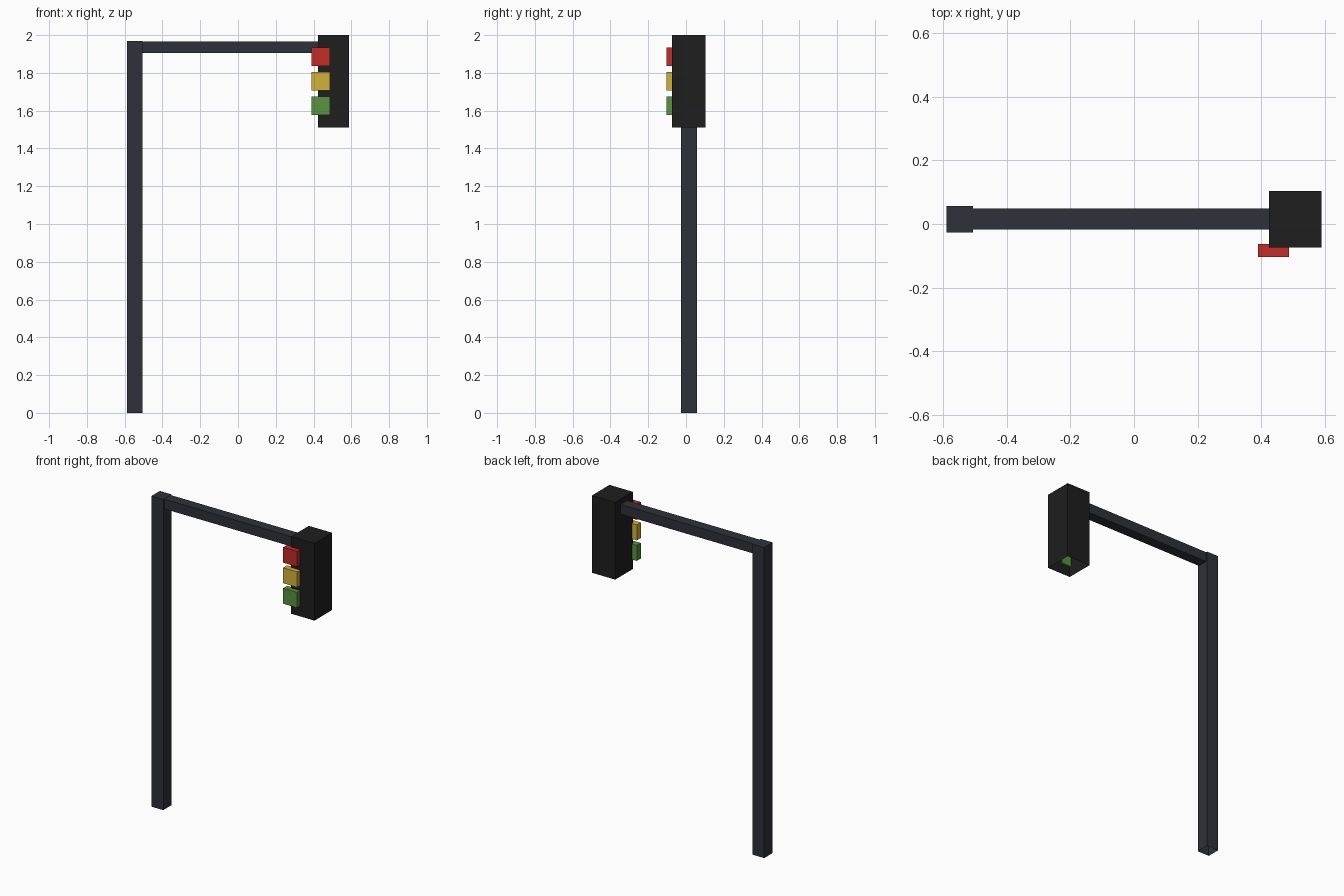
import bpy, bmesh
from mathutils import Vector

if "Cube" in bpy.data.objects:
    bpy.data.objects.remove(bpy.data.objects["Cube"])


def material(name, rgb):
    m = bpy.data.materials.new(name)
    m.diffuse_color = (*rgb, 1)
    m.use_nodes = True
    m.node_tree.nodes["Principled BSDF"].inputs["Base Color"].default_value = m.diffuse_color
    return m


def box(name, lo, hi, mat, open_bottom=False):
    """Box between two corners, optionally without its bottom face."""
    lo, hi = Vector(lo), Vector(hi)
    bm = bmesh.new()
    bmesh.ops.create_cube(bm, size=1)
    for v in bm.verts:
        v.co = Vector([l + (c + 0.5) * (h - l) for l, h, c in zip(lo, hi, v.co)])
    if open_bottom:
        bm.normal_update()
        down = [f for f in bm.faces if f.normal.z < -0.9]
        bmesh.ops.delete(bm, geom=down, context='FACES_ONLY')
    mesh = bpy.data.meshes.new(name)
    bm.to_mesh(mesh)
    bm.free()
    mesh.materials.append(mat)
    obj = bpy.data.objects.new(name, mesh)
    bpy.context.collection.objects.link(obj)
    return obj


steel = material("steel", (0.027, 0.031, 0.040))
black = material("black", (0.013, 0.013, 0.014))

# Pole and arm
box("pole", (-0.588, -0.027, 0), (-0.505, 0.057, 1.968), steel, open_bottom=True)
box("arm", (-0.505, -0.017, 1.905), (0.424, 0.049, 1.967), steel)

# Signal housing, open underneath
box("housing", (0.424, -0.074, 1.511), (0.588, 0.103, 2.0), black, open_bottom=True)

# Three lamps, top to bottom
lamps = [("red", (0.55, 0.025, 0.02)),
         ("yellow", (0.65, 0.45, 0.04)),
         ("green", (0.10, 0.29, 0.05))]
for i, (colour, rgb) in enumerate(lamps):
    z = 1.885 - 0.130 * i
    box(colour + "_lamp", (0.389, -0.103, z - 0.049), (0.487, -0.063, z + 0.049),
        material(colour, rgb))
